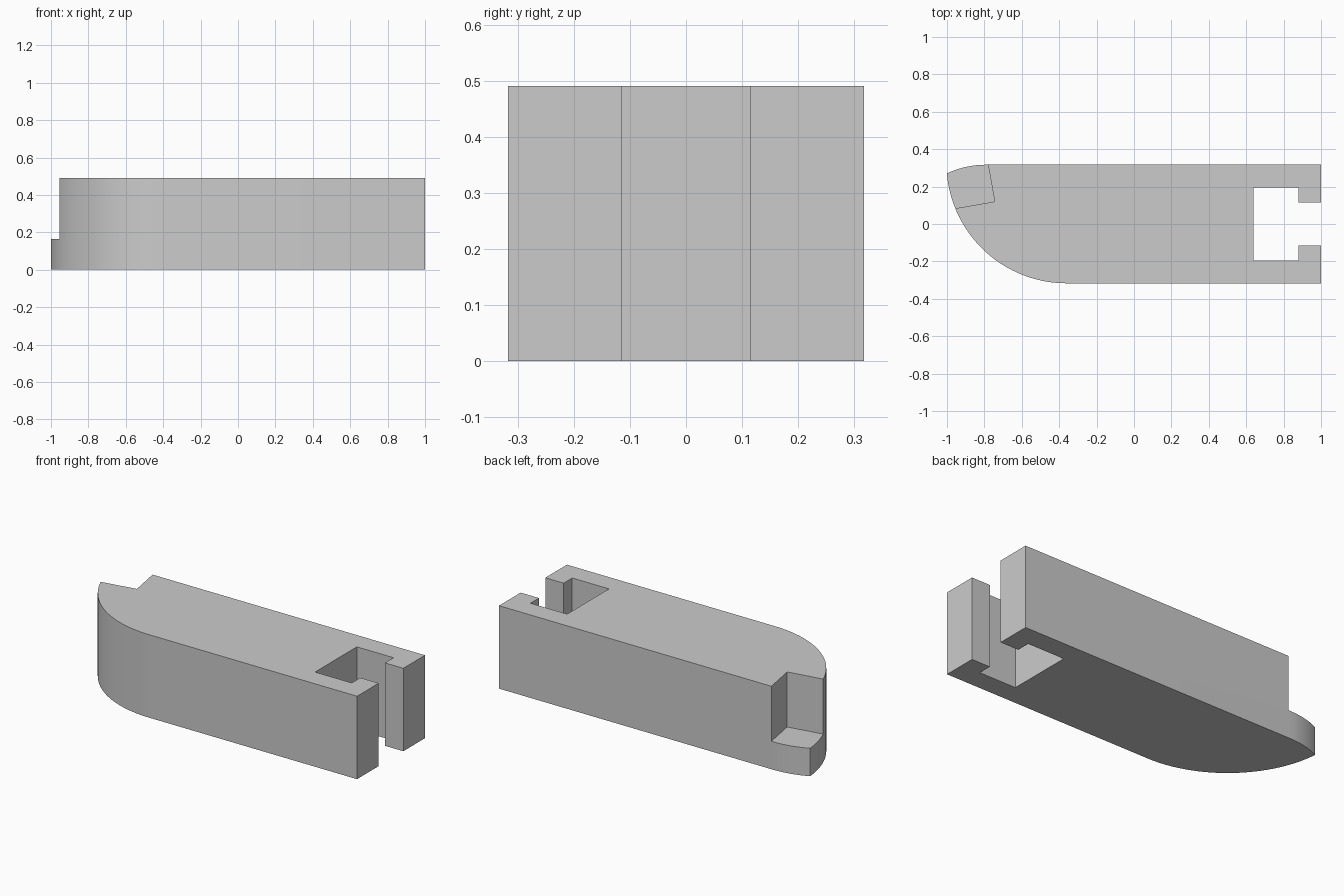
import bpy, bmesh
from math import radians, cos, sin

cube = bpy.data.objects.get("Cube")
if cube:
    bpy.data.objects.remove(cube, do_unlink=True)

HEIGHT = 0.49
HALF = 0.317
STEP_Z = 0.165

grey = bpy.data.materials.new("plain_grey")
grey.use_nodes = True
grey.diffuse_color = (0.6, 0.6, 0.6, 1)
grey.node_tree.nodes["Principled BSDF"].inputs["Base Color"].default_value = (0.6, 0.6, 0.6, 1)


def arc(cx, cy, r, start, end, steps):
    angles = [radians(start + (end - start) * i / steps) for i in range(steps + 1)]
    return [(cx + r * cos(a), cy + r * sin(a)) for a in angles]


def prism(name, outline, z0, z1):
    """Extrude a plan outline between two heights."""
    bm = bmesh.new()
    face = bm.faces.new([bm.verts.new((x, y, z0)) for x, y in outline])
    top = bmesh.ops.extrude_face_region(bm, geom=[face])["geom"]
    verts = [v for v in top if isinstance(v, bmesh.types.BMVert)]
    bmesh.ops.translate(bm, verts=verts, vec=(0, 0, z1 - z0))
    bmesh.ops.recalc_face_normals(bm, faces=bm.faces)
    mesh = bpy.data.meshes.new(name)
    bm.to_mesh(mesh)
    bm.free()
    mesh.materials.append(grey)
    obj = bpy.data.objects.new(name, mesh)
    bpy.context.collection.objects.link(obj)
    return obj


# Rounded nose: short arc at the back, long arc sweeping to the front
nose = arc(-0.79, HALF - 0.5, 0.5, 90, 114.8, 8)
nose += arc(-0.36, HALF * -1 + 0.643, 0.643, 185.1, 270, 32)

# T-shaped slot in the square end, mirrored front to back
slot_half = [(1, -HALF), (1, -0.115), (0.88, -0.115), (0.88, -0.195), (0.64, -0.195)]
slot = slot_half + [(x, -y) for x, y in reversed(slot_half)]

body = prism("slotted_body", nose + slot, 0, HEIGHT)

# Square step cut into the nose corner
step = [(-0.745, 0.12), (-0.8125, 0.5), (-1.2, 0.5), (-1.2, 0.0406)]
cutter = prism("step_cutter", step, STEP_Z, HEIGHT + 0.2)
cutter.hide_render = True

cut = body.modifiers.new("nose_step", "BOOLEAN")
cut.operation = "DIFFERENCE"
cut.solver = "EXACT"
cut.object = cutter

bpy.ops.object.select_all(action="DESELECT")
body.select_set(True)
bpy.context.view_layer.objects.active = body
bpy.ops.object.modifier_apply(modifier=cut.name)
bpy.data.objects.remove(cutter, do_unlink=True)

# Smooth the curved nose while keeping the corners crisp
bpy.ops.object.shade_smooth_by_angle(angle=radians(20))
